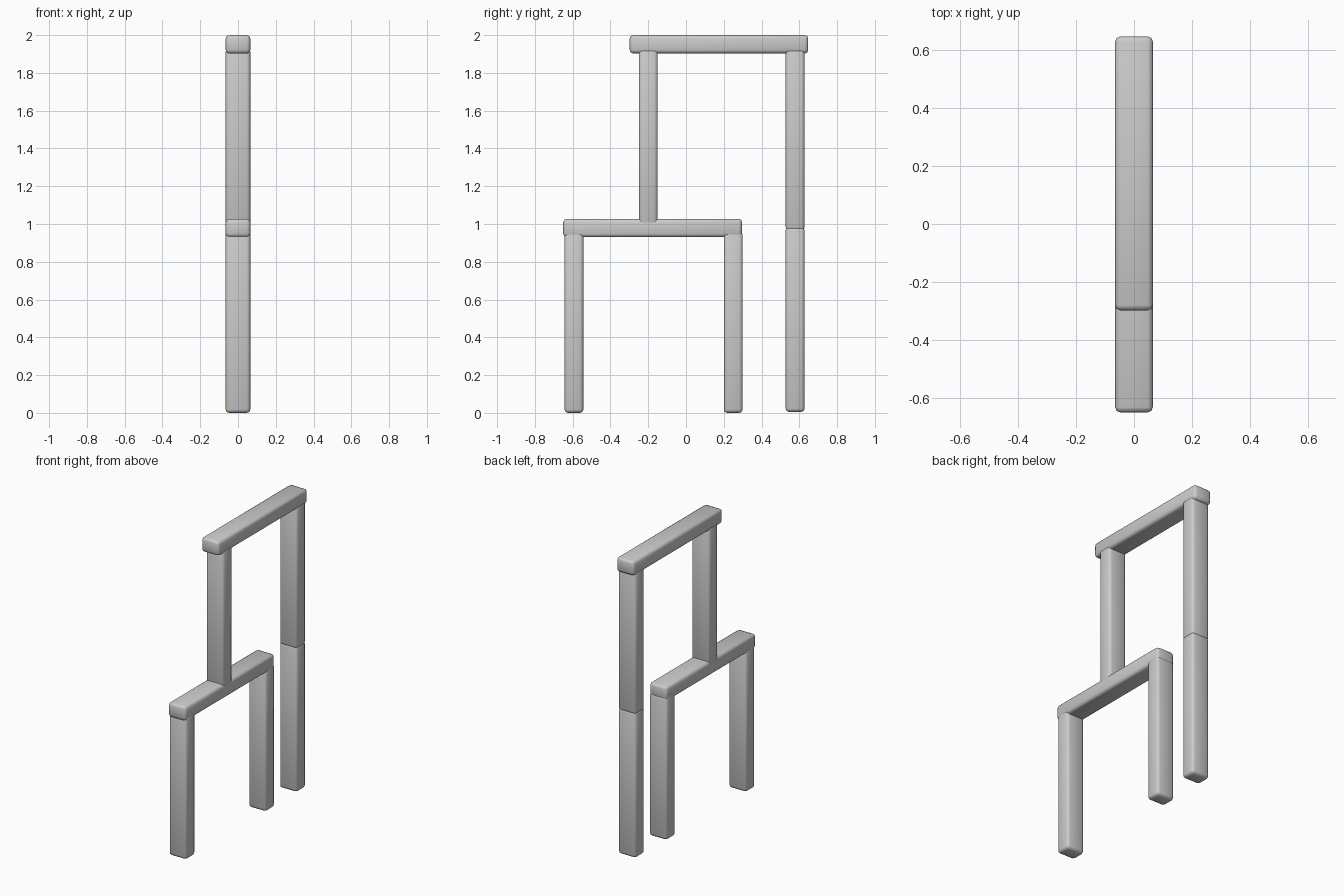
import bpy

if "Cube" in bpy.data.objects:
    bpy.data.objects.remove(bpy.data.objects["Cube"])

WIDTH = 0.13
THICK = 0.1


def block(name, y0, y1, z0, z1):
    """Rectangular bar with softened edges, centred on x = 0."""
    bpy.ops.mesh.primitive_cube_add(size=1, location=(0, (y0 + y1) / 2, (z0 + z1) / 2))
    ob = bpy.context.object
    ob.name = name
    ob.scale = (WIDTH, y1 - y0, z1 - z0)
    bpy.ops.object.transform_apply(location=False, rotation=False, scale=True)
    bev = ob.modifiers.new("soft_edges", 'BEVEL')
    bev.width = 0.018
    bev.segments = 2
    bpy.ops.object.shade_smooth()
    return ob


def post(name, y, z0, z1):
    return block(name, y - THICK / 2, y + THICK / 2, z0, z1)


# Lower frame: two posts and a beam
post("lower_front_post", -0.593, 0.0, 0.96)
post("lower_middle_post", 0.25, 0.0, 0.96)
block("lower_beam", -0.65, 0.297, 0.93, 1.027)

# Rear column of two stacked posts
post("rear_lower_post", 0.578, 0.005, 0.985)
post("rear_upper_post", 0.578, 0.965, 1.93)

# Upper frame: post standing on the lower beam, and the top beam
post("upper_front_post", -0.2, 0.99, 1.93)
block("upper_beam", -0.298, 0.647, 1.903, 2.0)
